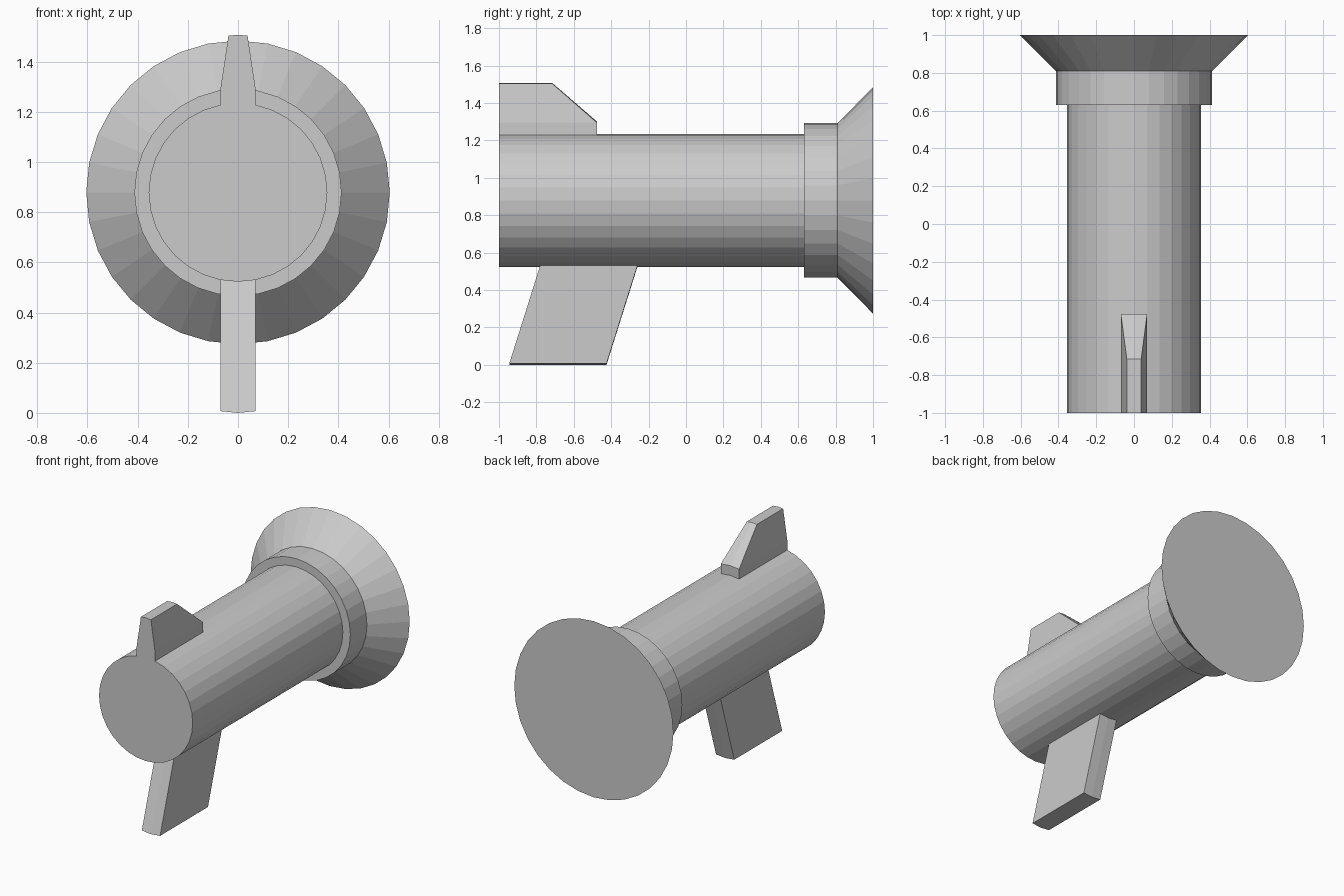
import bpy, bmesh
from math import sin, cos, pi

if "Cube" in bpy.data.objects:
    bpy.data.objects.remove(bpy.data.objects["Cube"])

CZ, SIDES = 0.879, 32
TUBE_R = 0.356
STEP = 2 * pi / SIDES


def finish(name, bm):
    bmesh.ops.recalc_face_normals(bm, faces=bm.faces)
    mesh = bpy.data.meshes.new(name)
    bm.to_mesh(mesh)
    bm.free()
    ob = bpy.data.objects.new(name, mesh)
    bpy.context.collection.objects.link(ob)
    return ob


def loft(name, rings):
    """Skin equal-length rings of points and cap both ends."""
    bm = bmesh.new()
    loops = [[bm.verts.new(p) for p in ring] for ring in rings]
    n = len(loops[0])
    for a, b in zip(loops, loops[1:]):
        for i in range(n):
            j = (i + 1) % n
            bm.faces.new((a[i], a[j], b[j], b[i]))
    bm.faces.new(loops[0])
    bm.faces.new(loops[-1])
    return finish(name, bm)


def circle(y, r):
    return [(r * cos(i * STEP), y, CZ + r * sin(i * STEP)) for i in range(SIDES)]


def fin_ring(w, y0, y1, z_mid, z_edge):
    """Six-point section, two tube facets wide, following the tube's curve."""
    return [(-w, y0, z_edge), (0, y0, z_mid), (w, y0, z_edge),
            (w, y1, z_edge), (0, y1, z_mid), (-w, y1, z_edge)]


# main tube
loft("tube", [circle(-1, TUBE_R), circle(0.63, TUBE_R)])

# collar with flared rear bell
loft("collar_and_bell", [circle(0.63, 0.413), circle(0.81, 0.413), circle(1.0, 0.605)])

# facet width and drop shared by sight and grip
W = TUBE_R * sin(STEP)
DROP = TUBE_R * (1 - cos(STEP))
TOP, BOTTOM = CZ + TUBE_R, CZ - TUBE_R

# tapered top sight
loft("top_sight", [
    fin_ring(W, -1, -0.477, TOP, TOP - DROP),
    fin_ring(W, -1, -0.477, 1.302, 1.302 - DROP),
    fin_ring(0.038, -1, -0.715, 1.507, 1.507 - DROP / 2),
])

# slanted grip
loft("grip", [
    fin_ring(W, -0.78, -0.26, BOTTOM, BOTTOM + DROP),
    fin_ring(W, -0.945, -0.425, 0, DROP),
])
